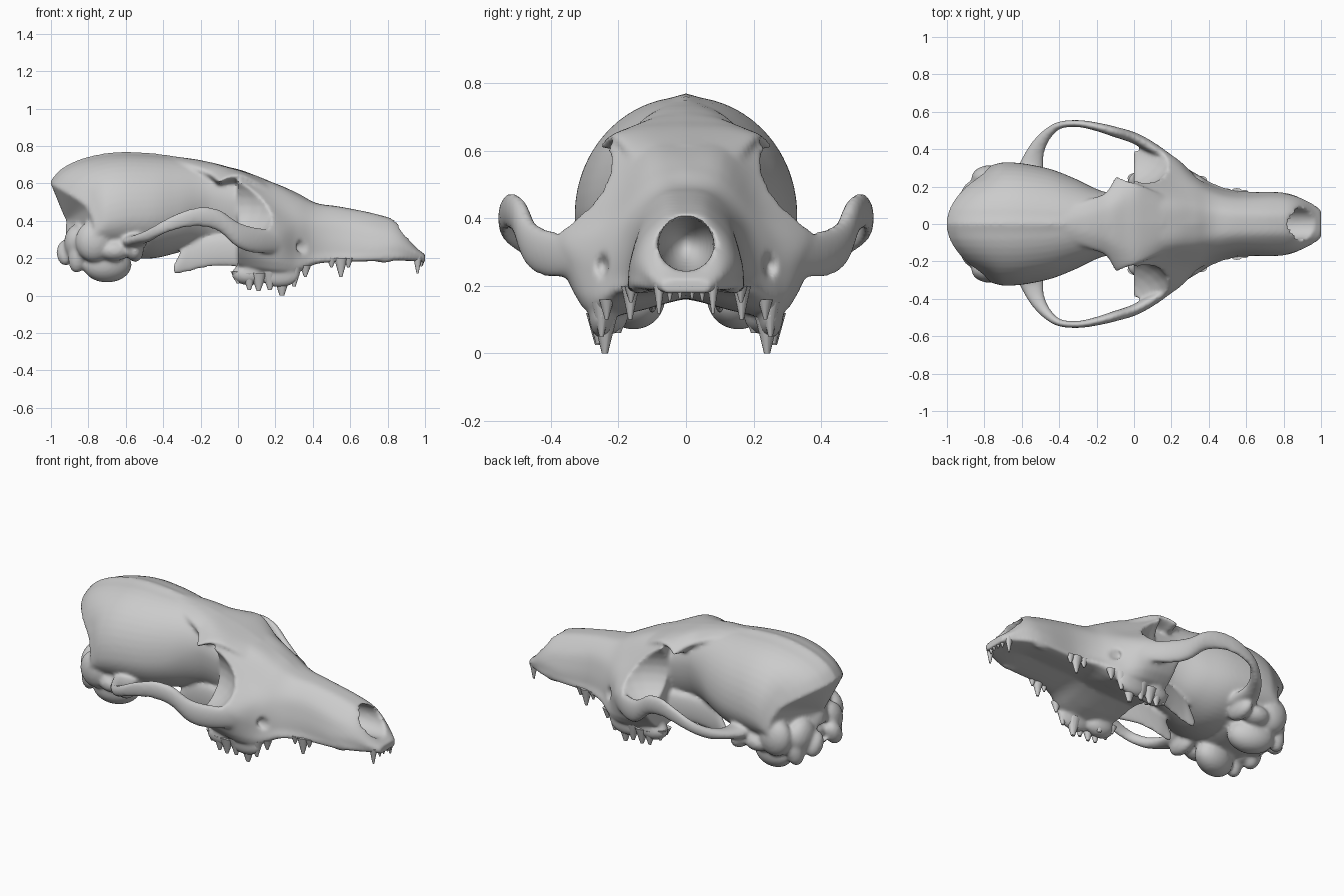
import bpy, bmesh, math
from mathutils import Vector, Matrix, Euler

if "Cube" in bpy.data.objects:
    bpy.data.objects.remove(bpy.data.objects["Cube"])


def spline(keys, n):
    """Catmull-Rom interpolation of tuples, n steps per span."""
    out, last = [], len(keys) - 1
    for i in range(last):
        quad = list(zip(keys[max(i - 1, 0)], keys[i], keys[i + 1], keys[min(i + 2, last)]))
        for j in range(n):
            t = j / n
            out.append(tuple(.5 * (2*q + (r-p)*t + (2*p-5*q+4*r-s)*t*t + (3*q-p-3*r+s)*t**3)
                             for p, q, r, s in quad))
    out.append(tuple(keys[-1]))
    return out


def finish(name, bm, mirror=False):
    if mirror:
        geo = bmesh.ops.duplicate(bm, geom=bm.verts[:] + bm.edges[:] + bm.faces[:])["geom"]
        for v in geo:
            if isinstance(v, bmesh.types.BMVert):
                v.co.y *= -1
    bm.normal_update()
    bmesh.ops.recalc_face_normals(bm, faces=bm.faces[:])
    me = bpy.data.meshes.new(name)
    bm.to_mesh(me)
    bm.free()
    ob = bpy.data.objects.new(name, me)
    bpy.context.collection.objects.link(ob)
    return ob


def loft(name, rings, mirror=False):
    bm = bmesh.new()
    vs = [[bm.verts.new(p) for p in r] for r in rings]
    n = len(vs[0])
    for a, b in zip(vs, vs[1:]):
        for i in range(n):
            bm.faces.new((a[i], a[(i + 1) % n], b[(i + 1) % n], b[i]))
    bm.faces.new(vs[0])
    bm.faces.new(vs[-1][::-1])
    return finish(name, bm, mirror)


def half_loft(name, keys):
    """Loft stations of x followed by half-section (y, z) pairs, mirrored in y."""
    rings = []
    for f in spline(keys, 6):
        half = spline(list(zip(f[1::2], f[2::2])), 4)
        rings.append([Vector((f[0], y, z))
                      for y, z in half + [(-y, z) for y, z in half[-2:0:-1]]])
    return loft(name, rings)


def strap(name, keys):
    """Sweep an upright ellipse along keys of (x, y, z, half height, half thickness)."""
    path, rings = spline(keys, 6), []
    for i, (x, y, z, h, t) in enumerate(path):
        a, b = path[max(i - 1, 0)], path[min(i + 1, len(path) - 1)]
        nrm = Vector((a[1] - b[1], b[0] - a[0], 0)).normalized()
        rings.append([Vector((x, y, z)) + nrm * t * math.cos(k * math.tau / 16)
                      + Vector((0, 0, h * math.sin(k * math.tau / 16))) for k in range(16)])
    return loft(name, rings, True)


def balls(name, items, mirror=False):
    """Ellipsoids given as (location, radii, optional rotation)."""
    bm = bmesh.new()
    for loc, size, *rot in items:
        bmesh.ops.create_uvsphere(bm, u_segments=24, v_segments=14, radius=1,
                                  matrix=Matrix.LocRotScale(Vector(loc), Euler(*rot),
                                                            Vector(size)))
    return finish(name, bm, mirror)


def select(obs):
    bpy.ops.object.select_all(action='DESELECT')
    for o in obs:
        o.select_set(True)
    bpy.context.view_layer.objects.active = obs[0]


def cut(ob, loc, size):
    cutter = balls("cutter", [(loc, size)])
    m = ob.modifiers.new("cut", 'BOOLEAN')
    m.operation, m.solver, m.object = 'DIFFERENCE', 'EXACT', cutter
    select([ob])
    bpy.ops.object.modifier_apply(modifier=m.name)
    bpy.data.objects.remove(cutter)


# Braincase: x, half width, top, widest height, bottom, rear-shield sweep
CASE = [(-1.005, .315, .60, .34, .20, 1), (-.95, .32, .665, .36, .20, .85),
        (-.85, .325, .718, .38, .20, .5), (-.72, .33, .75, .40, .20, .1),
        (-.60, .325, .76, .42, .20, 0), (-.45, .295, .752, .43, .20, 0),
        (-.32, .245, .738, .45, .23, 0), (-.20, .187, .718, .50, .26, 0),
        (-.12, .168, .70, .52, .26, 0), (.05, .17, .64, .48, .22, 0)]
rings = []
for x, w, top, mid, bot, k in spline(CASE, 5):
    ring = []
    for i in range(48):
        a = i * math.tau / 48
        y, s = w * math.cos(a), math.sin(a)
        z = mid + (top - mid if s > 0 else mid - bot) * s
        if i == 12:
            z += min(.01, max(0, -.2 - x) * .04)      # sagittal crest
        back = k * (1.6 * y * y + .08 * min(1, max(0, (top - z) / .12)))
        ring.append(Vector((x + back, y, z)))
    rings.append(ring)
centre = Vector((-.92, 0, .4))
rings = [[centre.lerp(p, f) for p in rings[0]] for f in (.03, .5, .88)] + rings
braincase = loft("braincase", rings)
cut(braincase, (-.93, 0, .265), (.13, .075, .055))

# Face and snout: x, then half section from top to palate
face = half_loft("face", [
    (1.0, 0, .22, .04, .22, .065, .215, .075, .20, .07, .185, .055, .175, 0, .175),
    (.95, 0, .262, .06, .262, .095, .25, .11, .23, .105, .205, .09, .185, 0, .185),
    (.86, 0, .388, .06, .38, .115, .335, .145, .28, .15, .23, .14, .19, 0, .19),
    (.75, 0, .433, .06, .425, .13, .36, .16, .29, .17, .23, .155, .185, 0, .20),
    (.55, 0, .475, .065, .465, .13, .40, .16, .31, .17, .23, .165, .18, 0, .195),
    (.42, 0, .495, .08, .483, .155, .41, .19, .32, .205, .23, .205, .17, 0, .19),
    (.32, 0, .548, .10, .525, .19, .43, .25, .34, .27, .23, .25, .125, 0, .175),
    (.20, 0, .60, .11, .585, .22, .475, .35, .36, .36, .27, .27, .11, 0, .165),
    (0, 0, .672, .13, .66, .24, .61, .45, .395, .40, .29, .24, .14, 0, .16)])
cut(face, (.87, 0, .322), (.26, .083, .083))              # nasal opening
for side in (1, -1):
    cut(face, (-.10, side * .405, .48), (.33, .245, .205))   # eye socket
    cut(face, (.37, side * .25, .26), (.07, .022, .04))   # nerve opening

# Forehead shield with the brow points, narrowing back into the crest
forehead = half_loft("forehead", [
    (.16, 0, .617, .09, .606, .15, .575, .13, .55, 0, .52),
    (.03, 0, .667, .13, .66, .205, .642, .185, .615, 0, .56),
    (-.05, 0, .688, .13, .679, .228, .642, .21, .618, 0, .57),
    (-.10, 0, .702, .12, .689, .24, .622, .22, .602, 0, .57),
    (-.15, 0, .714, .09, .702, .165, .66, .15, .63, 0, .58),
    (-.25, 0, .733, .06, .726, .125, .695, .11, .66, 0, .62),
    (-.45, 0, .757, .02, .753, .05, .742, .04, .72, 0, .70)])

# Cheek arches
arch = strap("cheek_arch", [
    (.22, .33, .29, .06, .02), (.10, .405, .295, .07, .03), (0, .46, .325, .07, .03),
    (-.10, .492, .40, .06, .028), (-.20, .52, .422, .053, .023), (-.30, .537, .405, .046, .019),
    (-.40, .527, .365, .038, .02), (-.47, .475, .325, .034, .03),
    (-.52, .40, .303, .03, .045), (-.545, .32, .29, .035, .065), (-.56, .24, .29, .05, .08)])

# Palate wings behind the tooth rows
wings = strap("palate_wing", [
    (.03, .16, .24, .09, .025), (-.13, .118, .235, .08, .02),
    (-.25, .10, .21, .08, .018), (-.30, .10, .185, .065, .017), (-.345, .10, .14, .025, .014)])

# Ear bullae, condyles and other knobs of the skull base
knobs = balls("skull_base_knobs", [
    ((-.70, .155, .165), (.135, .09, .095), (0, 0, -.3)),      # ear bulla
    ((-.66, .25, .24), (.085, .065, .055)),                    # ear opening rim
    ((-.77, .245, .29), (.10, .07, .11)),                      # mastoid
    ((-.85, .18, .22), (.055, .055, .10), (0, .2, 0)),         # process behind the bulla
    ((-.86, .13, .28), (.07, .10, .10)),                       # rear base block
    ((-.92, .09, .23), (.05, .05, .075), (.5, 0, 0)),          # condyle
    ((-.55, .25, .24), (.045, .09, .06)),                      # jaw joint lip
    ((.22, .25, .11), (.11, .038, .065)),                      # cheek tooth sockets
    ((.06, .23, .115), (.095, .06, .06)),
    ((.78, .14, .215), (.07, .03, .04))], True)                # canine socket bulge
base = balls("skull_base", [((-.71, 0, .26), (.20, .29, .085))])

# Fuse the bone into one smooth shell
select([braincase, face, forehead, arch, wings, knobs, base])
bpy.ops.object.join()
skull = bpy.context.view_layer.objects.active
skull.name = "skull_bone"
m = skull.modifiers.new("fuse", 'REMESH')
m.mode, m.voxel_size = 'VOXEL', .01
s = skull.modifiers.new("soften", 'SMOOTH')
s.factor, s.iterations = .5, 9
for name in (m.name, s.name):
    bpy.ops.object.modifier_apply(modifier=name)
bpy.ops.object.shade_smooth_by_angle(angle=math.radians(60))

# Teeth: x, y, radius, tip height, root height
TEETH = [(.985, .018, .016, .16, .20), (.98, .048, .018, .155, .20), (.96, .08, .024, .118, .21),
         (.55, .165, .036, .10, .20), (.59, .163, .026, .15, .20), (.50, .17, .026, .15, .20),
         (.36, .235, .03, .10, .16), (.30, .25, .04, .05, .15), (.235, .24, .055, .0, .13),
         (.17, .26, .045, .03, .13), (.11, .262, .045, .025, .12), (.06, .26, .04, .03, .12),
         (.08, .20, .045, .06, .13), (.0, .245, .035, .065, .13), (-.01, .20, .03, .085, .13)]
bm = bmesh.new()
for x, y, r, tip, root in TEETH:
    bmesh.ops.create_cone(bm, cap_ends=True, segments=12, radius1=r * .22, radius2=r,
                          depth=root - tip,
                          matrix=Matrix.LocRotScale(Vector((x, y, (tip + root) / 2)), None,
                                                    Vector((1, .75, 1))))
teeth = finish("teeth", bm, True)
select([teeth])
bpy.ops.object.shade_smooth_by_angle(angle=math.radians(50))
